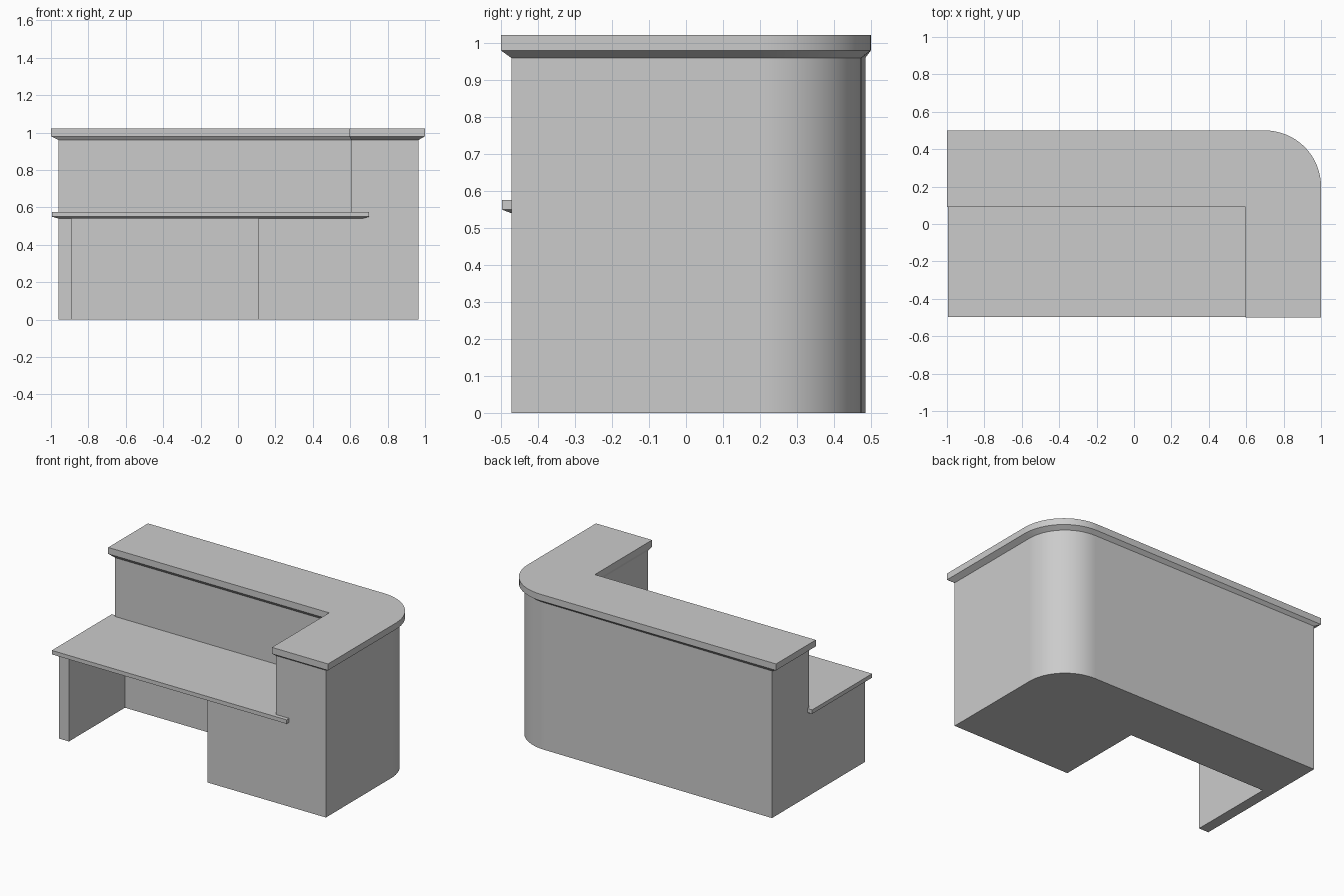
import bpy, bmesh
from math import sin, cos, pi

if "Cube" in bpy.data.objects:
    bpy.data.objects.remove(bpy.data.objects["Cube"])


def loft(name, layers):
    """Solid through stacked outlines: layers = [(outline, z), ...] bottom to top."""
    bm = bmesh.new()
    rings = [[bm.verts.new((x, y, z)) for x, y in pts] for pts, z in layers]
    n = len(rings[0])
    bm.faces.new(rings[0][::-1])
    bm.faces.new(rings[-1])
    for a, b in zip(rings, rings[1:]):
        for i in range(n):
            j = (i + 1) % n
            bm.faces.new((a[i], a[j], b[j], b[i]))
    bmesh.ops.recalc_face_normals(bm, faces=bm.faces)
    me = bpy.data.meshes.new(name)
    bm.to_mesh(me)
    bm.free()
    ob = bpy.data.objects.new(name, me)
    bpy.context.collection.objects.link(ob)
    return ob


def rect(x0, x1, y0, y1):
    return [(x0, y0), (x1, y0), (x1, y1), (x0, y1)]


def l_shape(left, right, front, back_left, back_arc, inner_x, inner_y, arc_x, arc_y, seg=16):
    """L outline with a rounded back right corner."""
    arc = [(arc_x + (right - arc_x) * cos(pi / 2 * i / seg),
            arc_y + (back_arc - arc_y) * sin(pi / 2 * i / seg)) for i in range(seg + 1)]
    return ([(left, inner_y), (inner_x, inner_y), (inner_x, front), (right, front)]
            + arc + [(left, back_left)])


def smooth(ob):
    bpy.ops.object.select_all(action='DESELECT')
    ob.select_set(True)
    bpy.context.view_layer.objects.active = ob
    bpy.ops.object.shade_smooth_by_angle(angle=pi / 9)
    ob.modifiers.new("flat_sides", 'WEIGHTED_NORMAL').keep_sharp = True


body = l_shape(-0.96, 0.965, -0.472, 0.485, 0.475, 0.605, 0.105, 0.69, 0.205)
top = l_shape(-1.0, 1.0, -0.5, 0.5, 0.5, 0.595, 0.09, 0.70, 0.20)

# Tall L-shaped wall
smooth(loft("counter_wall", [(body, 0), (body, 0.96)]))

# Raised counter top with a sloped underside
smooth(loft("counter_top", [(body, 0.96), (top, 0.98), (top, 1.022)]))

# Supports either side of the knee space
for name, x0, x1 in (("left_panel", -0.96, -0.89), ("pedestal", 0.11, 0.605)):
    r = rect(x0, x1, -0.472, 0.105)
    loft(name, [(r, 0), (r, 0.54)])

# Low desk top, with the same sloped underside
desk = rect(-0.995, 0.70, -0.498, 0.12)
loft("desk_top", [(rect(-0.96, 0.665, -0.472, 0.105), 0.54), (desk, 0.55), (desk, 0.576)])
